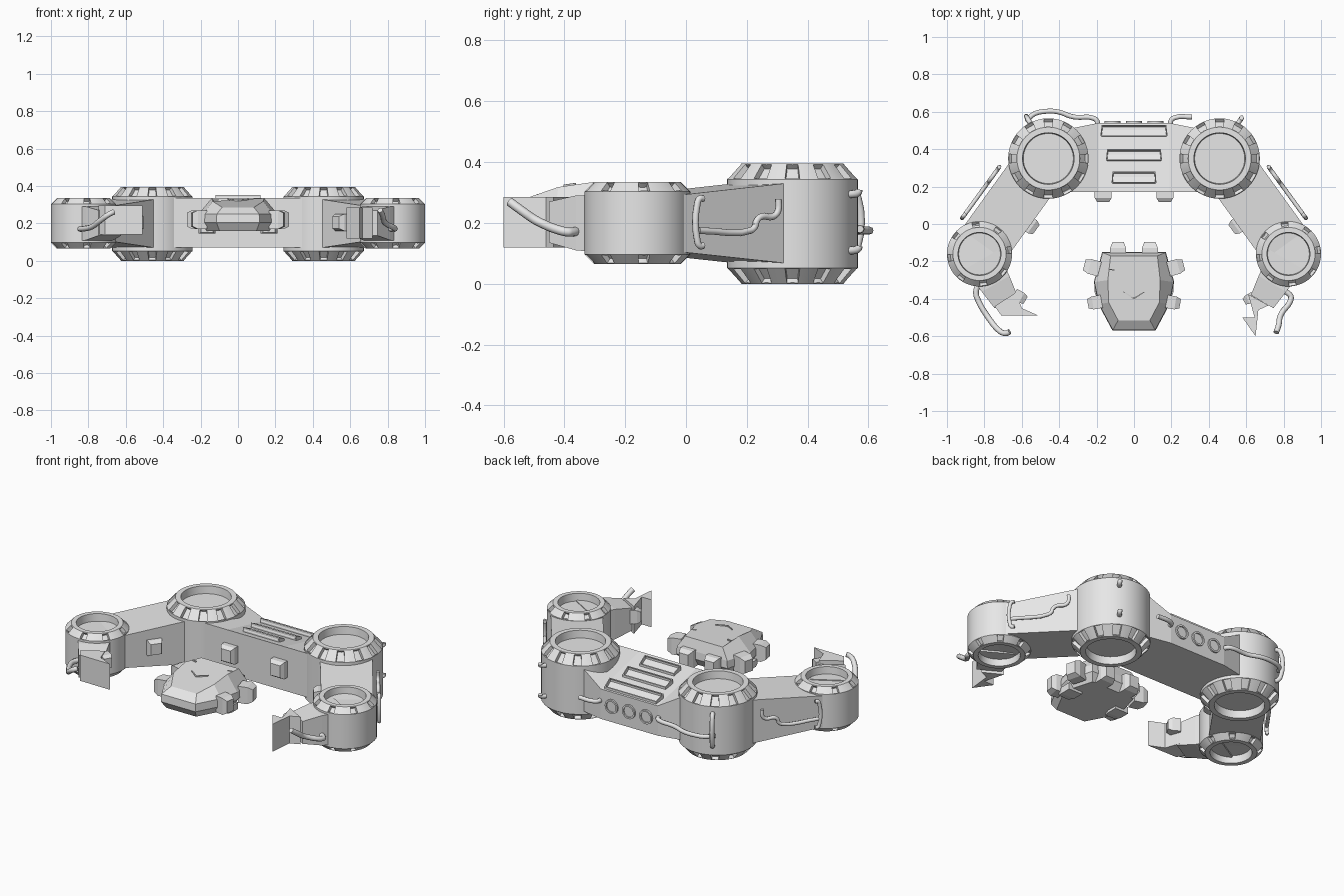
import bpy, bmesh, math
from mathutils import Vector, Matrix

if "Cube" in bpy.data.objects:
    bpy.data.objects.remove(bpy.data.objects["Cube"])

grey = bpy.data.materials.new("plain_grey")
grey.diffuse_color = (0.8, 0.8, 0.8, 1)
grey.use_nodes = True
grey.node_tree.nodes["Principled BSDF"].inputs["Base Color"].default_value = grey.diffuse_color


def finish(name, bm, smooth=False):
    bmesh.ops.recalc_face_normals(bm, faces=bm.faces)
    me = bpy.data.meshes.new(name)
    bm.to_mesh(me)
    bm.free()
    ob = bpy.data.objects.new(name, me)
    bpy.context.collection.objects.link(ob)
    me.materials.append(grey)
    if smooth:
        bpy.context.view_layer.objects.active = ob
        ob.select_set(True)
        bpy.ops.object.shade_smooth_by_angle(angle=math.radians(28))
        ob.select_set(False)
    return ob


def loft(name, rings):
    """Skin a stack of closed rings and cap both ends."""
    bm = bmesh.new()
    vs = [[bm.verts.new(p) for p in r] for r in rings]
    n = len(vs[0])
    for a, b in zip(vs, vs[1:]):
        for i in range(n):
            bm.faces.new((a[i], a[(i + 1) % n], b[(i + 1) % n], b[i]))
    bm.faces.new(vs[0])
    bm.faces.new(vs[-1])
    return finish(name, bm)


def drum(name, cx, cy, r, z0, z1, bev, rim, hole, count):
    """Turned drum with bevelled rims, recessed ends and notches."""
    seg, depth = 48, 0.045
    prof = [(hole * .97, z0 + depth), (hole, z0), (rim, z0), (r, z0 + bev),
            (r, z1 - bev), (rim, z1), (hole, z1), (hole * .97, z1 - depth)]
    bm = bmesh.new()
    rings = []
    for i in range(seg):
        a = 2 * math.pi * i / seg
        rings.append([bm.verts.new((cx + p * math.cos(a), cy + p * math.sin(a), z)) for p, z in prof])
    notch = []
    step = seg // count
    for i in range(seg):
        a, b = rings[i], rings[(i + 1) % seg]
        for k in range(len(prof) - 1):
            f = bm.faces.new((a[k], b[k], b[k + 1], a[k + 1]))
            if k in (2, 4) and (i + 3 - step // 2) % step < 2:
                notch.append(f)
    bm.faces.new([q[0] for q in rings])
    bm.faces.new([q[-1] for q in rings])
    bmesh.ops.recalc_face_normals(bm, faces=bm.faces)
    bmesh.ops.inset_region(bm, faces=notch, thickness=0.005, depth=0)
    bmesh.ops.inset_region(bm, faces=notch, thickness=0.001, depth=-0.02)
    finish(name, bm, True)


def pad(name, loc, size, angle=0.0):
    """Block with a smaller outer (local -y) face."""
    sx, sy, sz = (s / 2 for s in size)
    m = Matrix.Translation(loc) @ Matrix.Rotation(angle, 4, 'Z')
    rings = []
    for y, k in ((sy, 1), (-sy * .3, 1), (-sy, .72)):
        rings.append([m @ Vector((x * sx * k, y, z * sz * k)) for x, z in ((-1, -1), (1, -1), (1, 1), (-1, 1))])
    loft(name, rings)


def pipe(name, pts, r=0.013):
    cu = bpy.data.curves.new(name, 'CURVE')
    cu.dimensions = '3D'
    cu.bevel_depth, cu.bevel_resolution, cu.use_fill_caps = r, 2, True
    sp = cu.splines.new('BEZIER')
    # Round each bend by placing a point either side of the corner
    P = [Vector(p) for p in pts]
    out = [P[0]]
    for a, b, c in zip(P, P[1:], P[2:]):
        out += [b + (a - b).normalized() * min(.018, (a - b).length * .4),
                b + (c - b).normalized() * min(.018, (c - b).length * .4)]
    out.append(P[-1])
    sp.bezier_points.add(len(out) - 1)
    for bp, p in zip(sp.bezier_points, out):
        bp.co = p
        bp.handle_left_type = bp.handle_right_type = 'AUTO'
    sp.resolution_u = 4
    ob = bpy.data.objects.new(name, cu)
    cu.materials.append(grey)
    bpy.context.collection.objects.link(ob)


def prism(name, pts, z0, z1):
    loft(name, [[(x, y, z0) for x, y in pts], [(x, y, z1) for x, y in pts]])


# Torso block: sunken sloping centre panel that rises to the shoulders
def torso_ring(x, zback, yback):
    return [(x, .17, .07), (x, yback, .07), (x, yback, zback), (x, .17, .335)]


loft("torso", [torso_ring(-.42, .335, .47), torso_ring(-.34, .335, .51), torso_ring(-.19, .25, .54),
               torso_ring(.19, .25, .54), torso_ring(.34, .335, .51), torso_ring(.42, .335, .47)])

# Louvres on the sloping panel
for i, (y, w) in enumerate(((.50, .18), (.37, .15), (.25, .12))):
    zs = .335 - (y - .17) * .23
    bm = bmesh.new()
    ya, yb = y - .03, y + .03
    lo = [bm.verts.new(p) for p in ((-w, ya, zs - .03), (w, ya, zs - .03), (w * .96, yb, zs - .04), (-w * .96, yb, zs - .04))]
    hi = [bm.verts.new(p) for p in ((-w, ya, zs + .035), (w, ya, zs + .035), (w * .96, yb, zs + .006), (-w * .96, yb, zs + .006))]
    bm.faces.new(lo)
    top = bm.faces.new(hi)
    for k in range(4):
        bm.faces.new((lo[k], lo[(k + 1) % 4], hi[(k + 1) % 4], hi[k]))
    bmesh.ops.recalc_face_normals(bm, faces=bm.faces)
    bmesh.ops.inset_region(bm, faces=[top], thickness=.007, depth=0)
    bmesh.ops.inset_region(bm, faces=[top], thickness=.001, depth=-.018)
    finish("louvre_%d" % i, bm)

# Round lamps on the back wall
for i, x in enumerate((-.115, 0, .115)):
    bm = bmesh.new()
    rings = []
    for r, y in ((.042, .53), (.042, .55), (.032, .55), (.032, .543)):
        rings.append([bm.verts.new((x + r * math.cos(t * math.pi / 12), y, .165 + r * math.sin(t * math.pi / 12))) for t in range(24)])
    for a, b in zip(rings, rings[1:]):
        for k in range(24):
            bm.faces.new((a[k], a[(k + 1) % 24], b[(k + 1) % 24], b[k]))
    bm.faces.new(rings[-1])
    bm.faces.new(rings[0])
    finish("back_lamp_%d" % i, bm, True)

big, small = Vector((.458, .35)), Vector((.826, -.16))
d = (small - big).normalized()
n = Vector((-d.y, d.x))
for s, side in ((-1, "left"), (1, "right")):
    drum(side + "_shoulder_drum", s * big.x, big.y, .215, 0, .395, .052, .168, .138, 12)
    drum(side + "_elbow_drum", s * small.x, small.y, .174, .065, .335, .032, .142, .115, 8)

    # Tapering upper arm
    rings = []
    for c, z0, z1 in ((big + d * .05, .06, .338), (big + d * .12, .066, .332), (small - d * .12, .10, .297), (small, .11, .285)):
        o, q = c + n * .155, c - n * .13
        rings.append([(s * o.x, o.y, z0), (s * q.x, q.y, z0), (s * q.x, q.y, z1), (s * o.x, o.y, z1)])
    loft(side + "_upper_arm", rings)

    # Pads on torso front and inner arm
    pad(side + "_torso_pad", (s * .165, .148, .205), (.09, .06, .10))
    pad(side + "_arm_pad", (s * .553, -.008, .205), (.085, .075, .09), s * -math.radians(54))

    # Stepped pipe on the outer arm face
    def on_arm(y, z):
        return (s * (.722 - (y - .3) * .728), y + .002, z)
    pipe(side + "_arm_post", [on_arm(.055, .28), on_arm(.035, .28), on_arm(.035, .125), on_arm(.055, .125)], .011)
    pipe(side + "_arm_pipe", [on_arm(y, z) for y, z in ((.04, .175), (.225, .175), (.23, .22), (.3, .222), (.302, .278))], .011)

    # Forearm
    a, b = Vector((.815, -.19)), Vector((.685, -.415))
    f = (b - a).normalized()
    m = Vector((-f.y, f.x))
    rings = []
    for c, w, z0, z1 in ((a, .10, .10, .295), (a + f * .15, .085, .11, .29), (b, .07, .135, .27)):
        p, q = c + m * w, c - m * w
        rings.append([(s * p.x, p.y, z0), (s * q.x, q.y, z0), (s * q.x, q.y, z1), (s * p.x, p.y, z1)])
    loft(side + "_forearm", rings)

    # Head lugs
    pad(side + "_head_back_lug", (s * .085, -.14, .21), (.085, .085, .10), math.pi)
    pad(side + "_head_side_lug", (s * .225, -.23, .22), (.08, .085, .10), s * math.radians(105))
    pad(side + "_head_front_lug", (s * .21, -.42, .22), (.07, .075, .10), s * math.radians(80))
    pad(side + "_head_foot", (s * .165, -.35, .165), (.09, .10, .04))

# Claws and thumbs
prism("left_claw", [(-.745, -.44), (-.63, -.365), (-.60, -.45), (-.51, -.49), (-.71, -.488)], .14, .295)
prism("right_claw", [(.61, -.375), (.72, -.435), (.665, -.46), (.65, -.60), (.58, -.50), (.645, -.50)], .12, .285)
pad("left_thumb", (-.61, -.39, .25), (.06, .07, .08), math.radians(60))
pad("right_thumb", (.615, -.40, .22), (.05, .06, .08), -math.radians(60))

# Loose hoses at the hands
pipe("left_hand_hose", [(-.82, -.31, .17), (-.85, -.36, .17), (-.83, -.42, .17), (-.78, -.50, .18), (-.73, -.565, .22), (-.69, -.59, .25), (-.665, -.575, .26)], .015)
pipe("right_hand_hose", [(.78, -.35, .175), (.83, -.37, .17), (.845, -.40, .17), (.78, -.49, .205), (.775, -.54, .24), (.76, -.58, .27)], .015)

# Back hoses
pipe("left_back_hose", [(-.195, .53, .18), (-.20, .565, .18), (-.33, .572, .175), (-.40, .60, .175), (-.46, .605, .175), (-.54, .59, .175), (-.575, .545, .175)])
pipe("left_back_handle", [(-.55, .53, .30), (-.57, .565, .30), (-.57, .565, .11), (-.55, .53, .11)])
pipe("right_back_hose", [(.195, .53, .18), (.20, .568, .18), (.31, .572, .18)])
for z in (.11, .295):
    pipe("right_back_stub", [(.55, .53, z), (.575, .565, z), (.575, .568, z + .015)])

# Head shell
half = [(.17, -.15), (.215, -.31), (.19, -.43), (.115, -.57)]
top = [(.125, -.17, .315), (.14, -.30, .335), (.135, -.42, .318), (.085, -.515, .285)]
ring = half + [(-x, y) for x, y in reversed(half)]
cap = top + [(-x, y, z) for x, y, z in reversed(top)]


def scaled(k, z):
    return [(x * k, (y + .35) * k - .35, z) for x, y in ring]


head = loft("head_shell", [scaled(.86, .16), scaled(1, .205), scaled(.985, .25), cap])

# Brow mark and eye slits as thin plates
for s in (-1, 1):
    loft("brow_mark", [[(s * x, y, z + h) for x, y, z in ((0, -.402, .321), (.055, -.365, .326), (.055, -.361, .327), (0, -.394, .322))] for h in (-.002, .005)])
    loft("eye_slit", [[(s * x, y, z + h) for x, y, z in ((.105, -.25, .328), (.13, -.245, .328), (.13, -.24, .328), (.105, -.244, .328))] for h in (-.006, .002)])
